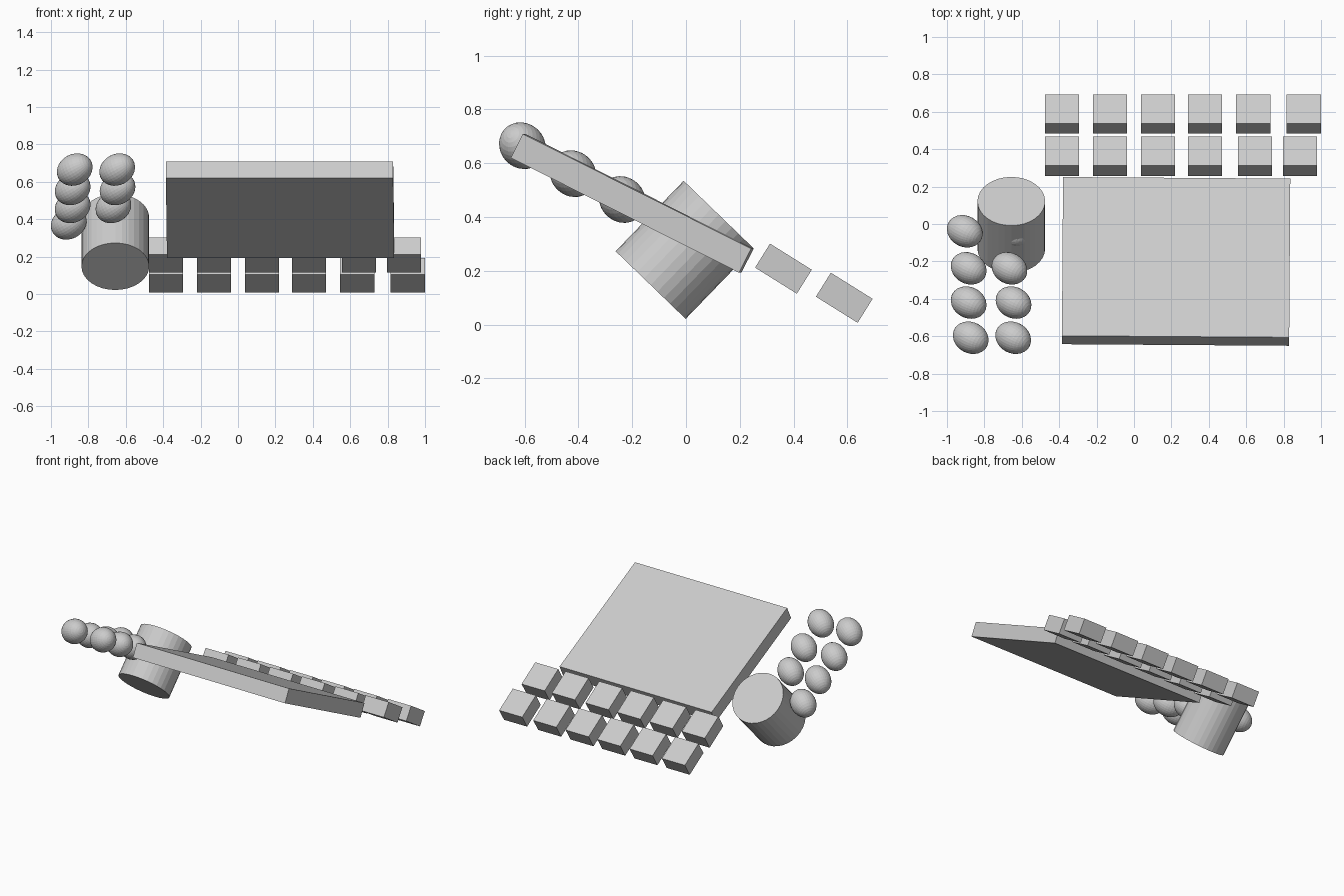
import bpy
from math import radians
from mathutils import Vector

if "Cube" in bpy.data.objects:
    bpy.data.objects.remove(bpy.data.objects["Cube"])

grey = bpy.data.materials.new("light grey")
grey.diffuse_color = (0.6, 0.6, 0.6, 1)
grey.use_nodes = True
grey.node_tree.nodes["Principled BSDF"].inputs["Base Color"].default_value = grey.diffuse_color


def finish(name, size):
    ob = bpy.context.object
    ob.name = name
    ob.scale = size
    ob.data.materials.append(grey)
    return ob


def box(name, loc, size, rot):
    bpy.ops.mesh.primitive_cube_add(size=1, location=loc, rotation=rot)
    return finish(name, size)


# Large tilted slab
box("slab", (0.225, -0.2, 0.451), (1.215, 0.95, 0.1),
    (radians(-26.7), 0, radians(-0.4)))

# Two rows of small tilted blocks behind the slab
rows = [
    (0.362, 0.208, (-0.385, -0.128, 0.128, 0.38, 0.647, 0.888)),
    (0.588, 0.1, (-0.385, -0.128, 0.128, 0.38, 0.637, 0.908)),
]
for r, (y, z, xs) in enumerate(rows):
    for i, x in enumerate(xs):
        box(f"block_{r + 1}_{i + 1}", (x, y, z), (0.183, 0.183, 0.105),
            (radians(-32), 0, 0))

# Leaning drum
bpy.ops.mesh.primitive_cylinder_add(vertices=32, radius=0.181, depth=0.364,
                                    location=(-0.656, -0.005, 0.278),
                                    rotation=(radians(-44), 0, 0))
finish("drum", (1, 1, 1))

# Slightly stretched balls, two by four; one is mostly sunk in the drum
stretch = Vector((0.79, -0.43, 0.43)).to_track_quat('Z', 'Y').to_euler()
balls = [
    (-0.905, -0.654, -0.039, 0.377),
    (-0.884, -0.666, -0.237, 0.465),
    (-0.884, -0.644, -0.42, 0.561),
    (-0.873, -0.646, -0.608, 0.665),
]
for i, (left, right, y, z) in enumerate(balls):
    for side, x in (("left", left), ("right", right)):
        bpy.ops.mesh.primitive_uv_sphere_add(segments=32, ring_count=16,
                                             radius=1, location=(x, y, z),
                                             rotation=stretch)
        finish(f"ball_{side}_{i + 1}", (0.083, 0.083, 0.102))
